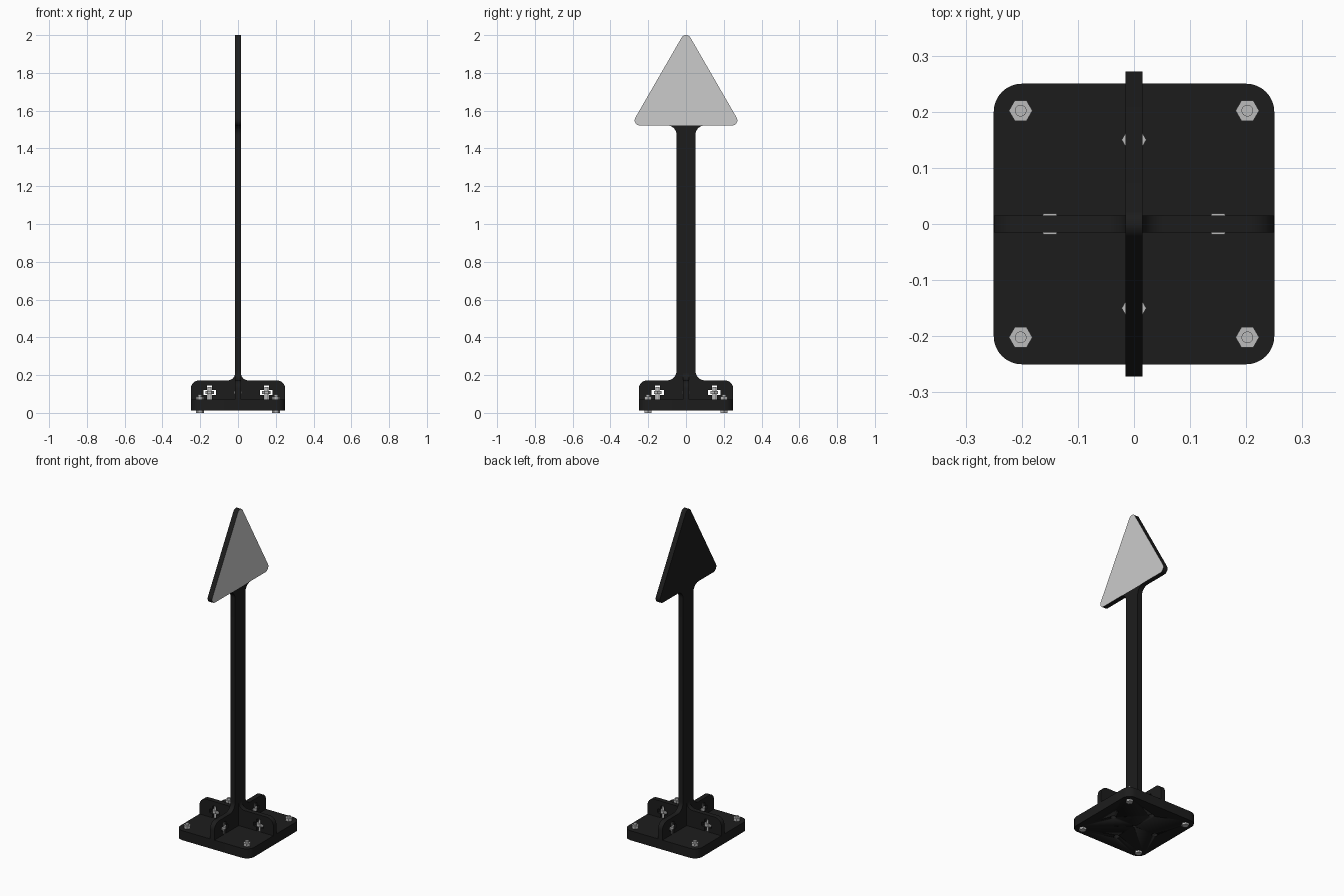
import bpy, bmesh, math
from mathutils import Vector

if "Cube" in bpy.data.objects:
    bpy.data.objects.remove(bpy.data.objects["Cube"])


def material(name, c):
    m = bpy.data.materials.new(name)
    m.diffuse_color = (c, c, c, 1)
    m.use_nodes = True
    m.node_tree.nodes["Principled BSDF"].inputs["Base Color"].default_value = m.diffuse_color
    return m


BLACK = material("black_paint", 0.012)
GREY = material("light_grey_face", 0.55)
STEEL = material("steel", 0.5)


def finish(name, bm, *mats):
    bmesh.ops.recalc_face_normals(bm, faces=bm.faces)
    me = bpy.data.meshes.new(name)
    bm.to_mesh(me)
    bm.free()
    ob = bpy.data.objects.new(name, me)
    bpy.context.collection.objects.link(ob)
    for m in mats:
        me.materials.append(m)
    bpy.ops.object.select_all(action='DESELECT')
    ob.select_set(True)
    bpy.context.view_layer.objects.active = ob
    bpy.ops.object.shade_smooth_by_angle(angle=math.radians(35))
    return ob


def rounded(points, steps=8):
    """Closed outline from (u, v, radius) corners, arcs at radius > 0."""
    out = []
    n = len(points)
    for i, (u, v, r) in enumerate(points):
        p = Vector((u, v))
        if r == 0:
            out.append(p)
            continue
        a = (Vector(points[i - 1][:2]) - p).normalized()
        b = (Vector(points[(i + 1) % n][:2]) - p).normalized()
        half = a.angle(b) / 2
        c = p + (a + b).normalized() * r / math.sin(half)
        t = r / math.tan(half)
        d0, d1 = (p + a * t - c).normalized(), (p + b * t - c).normalized()
        for k in range(steps + 1):
            out.append(c + d0.slerp(d1, k / steps) * r)
    return out


PLACE = {'x': lambda u, v, d: (d, u, v),
         'y': lambda u, v, d: (u, d, v),
         'z': lambda u, v, d: (u, v, d)}


def panel(name, points, axis, lo, hi, *mats):
    bm = bmesh.new()
    outline = rounded(points)
    rings = [[bm.verts.new(PLACE[axis](p.x, p.y, d)) for p in outline] for d in (lo, hi)]
    bm.faces.new(rings[0])
    bm.faces.new(rings[1])
    n = len(outline)
    for i in range(n):
        j = (i + 1) % n
        bm.faces.new((rings[0][i], rings[0][j], rings[1][j], rings[1][i]))
    return finish(name, bm, *mats)


def prism(bm, x, y, z0, z1, r, sides):
    geo = bmesh.ops.create_cone(bm, cap_ends=True, segments=sides, radius1=r,
                                radius2=r, depth=z1 - z0)
    # hexagons get their corners on the x axis
    rot = math.radians(30) if sides == 6 and abs(max(v.co.x for v in geo['verts']) - r) > 1e-4 else 0
    for v in geo['verts']:
        cx, cy = v.co.x, v.co.y
        v.co.x = cx * math.cos(rot) - cy * math.sin(rot) + x
        v.co.y = cx * math.sin(rot) + cy * math.cos(rot) + y
        v.co.z += (z0 + z1) / 2


def mirrored(half):
    """Mirror a right-hand half outline (bottom to top) to the left."""
    return half + [(-u, v, r) for u, v, r in reversed(half) if u != 0]


T = 0.015       # half thickness of the panels
DECK = 0.07     # top of the base plate

# Half outline of the foot, with a cross-shaped slot for the captive nut
c, h, w = 0.15, 0.013, 0.033
foot = [(c - h, DECK, 0), (c - h, 0.096, 0), (c - w, 0.096, 0), (c - w, 0.120, 0),
        (c - h, 0.120, 0), (c - h, 0.144, 0), (c + h, 0.144, 0), (c + h, 0.120, 0),
        (c + w, 0.120, 0), (c + w, 0.096, 0), (c + h, 0.096, 0), (c + h, DECK, 0),
        (0.25, DECK, 0), (0.25, 0.172, 0.045)]

# Upright panel and crossing rib
panel("post", mirrored(foot + [(0.05, 0.172, 0.05), (0.05, 1.522, 0.05), (0.11, 1.522, 0)]),
      'x', -T, T, BLACK)
panel("cross_rib", mirrored(foot + [(T, 0.172, 0.04), (T, 0.212, 0)]), 'y', -T, T, BLACK)

# Triangular head with one grey face
head = panel("triangle_head", [(-0.2918, 1.522, 0.027), (0.2918, 1.522, 0.027),
                               (0, 2.0274, 0.027)], 'x', -T, T, BLACK, GREY)
for f in head.data.polygons:
    if f.normal.x > 0.9:
        f.material_index = 1

# Base plate with recesses underneath
s, r = 0.25, 0.05
base = panel("base_plate", [(-s, -s, r), (s, -s, r), (s, s, r), (-s, s, r)],
             'z', 0.012, DECK, BLACK)
rib_spots = [(c, 0), (-c, 0), (0, c), (0, -c)]
bm = bmesh.new()
for x, y in rib_spots:
    prism(bm, x, y, -0.01, 0.03, 0.017, 20)
prism(bm, 0, 0, -0.01, 0.03, 0.009, 20)
cutter = finish("recess_cutter", bm, BLACK)
cutter.hide_render = True
cutter.hide_set(True)
mod = base.modifiers.new("recesses", 'BOOLEAN')
mod.operation = 'DIFFERENCE'
mod.object = cutter

# Corner bolts: head below, nut on the deck
for i, (x, y) in enumerate([(0.202, 0.202), (-0.202, 0.202), (-0.202, -0.202), (0.202, -0.202)]):
    bm = bmesh.new()
    prism(bm, x, y, 0.0, 0.012, 0.021, 6)
    prism(bm, x, y, 0.005, 0.098, 0.0105, 16)
    prism(bm, x, y, DECK, 0.088, 0.021, 6)
    finish(f"corner_bolt_{i + 1}", bm, STEEL)

# Rib bolts: vertical shaft with a nut held in the slot
for i, (x, y) in enumerate(rib_spots):
    bm = bmesh.new()
    prism(bm, x, y, 0.025, 0.138, 0.0105, 16)
    prism(bm, x, y, 0.099, 0.117, 0.022, 6)
    finish(f"rib_bolt_{i + 1}", bm, STEEL)
